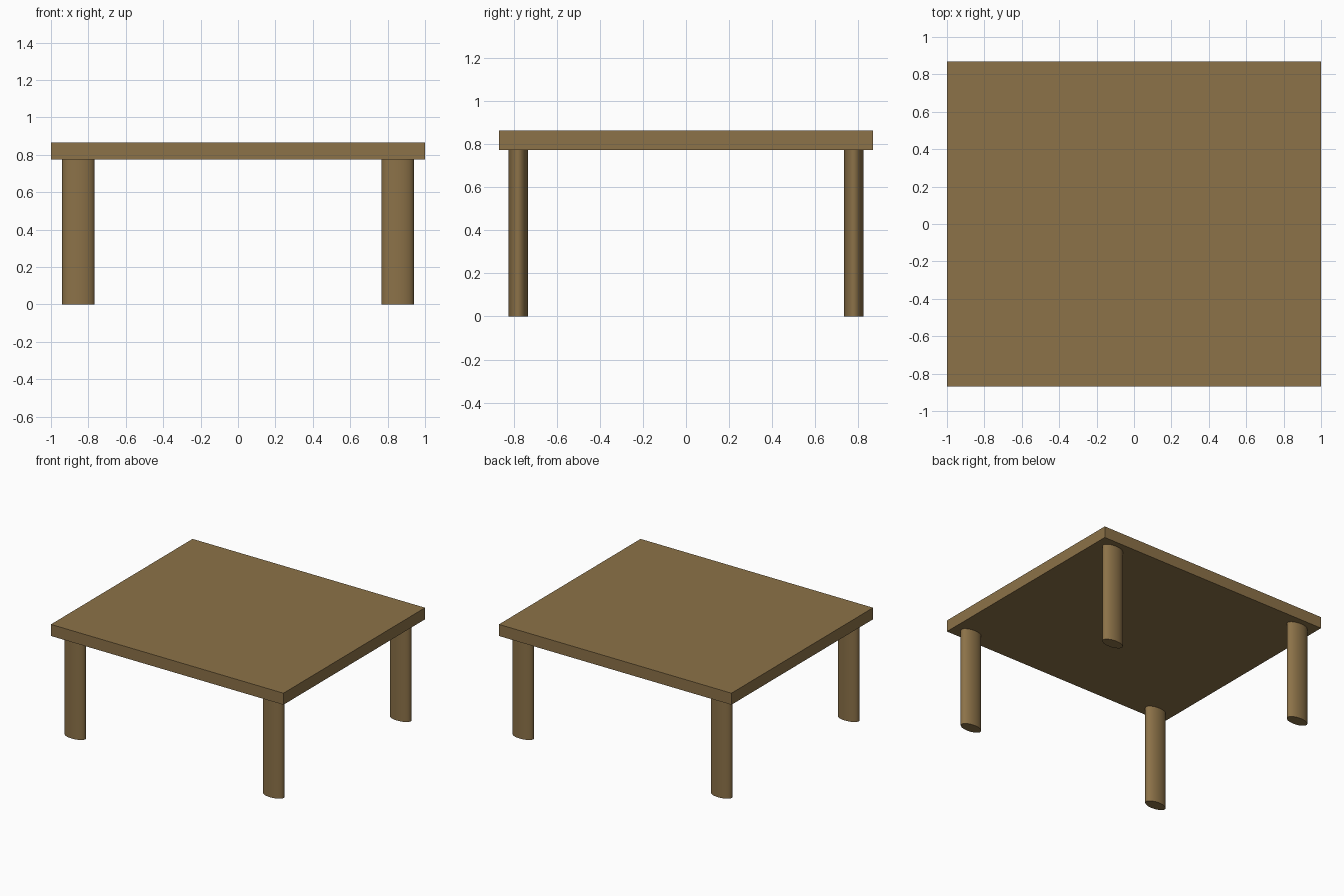
import bpy

cube = bpy.data.objects.get("Cube")
if cube:
    bpy.data.objects.remove(cube, do_unlink=True)

# Single brown wood colour
wood = bpy.data.materials.new("brown_wood")
wood.use_nodes = True
colour = (0.262, 0.168, 0.065, 1)
wood.diffuse_color = colour
wood.node_tree.nodes["Principled BSDF"].inputs["Base Color"].default_value = colour

TOP_Z, UNDER_Z = 0.865, 0.775


def finish(name, scale):
    obj = bpy.context.object
    obj.name = name
    obj.scale = scale
    bpy.ops.object.transform_apply(location=False, rotation=False, scale=True)
    obj.data.materials.append(wood)


# Table top slab
bpy.ops.mesh.primitive_cube_add(size=1, location=(0, 0, (TOP_Z + UNDER_Z) / 2))
finish("table_top", (2, 1.74, TOP_Z - UNDER_Z))

# Four oval legs, wide across the front
for side, sx in (("left", 1), ("right", -1)):
    for end, sy in (("front", -1), ("back", 1)):
        bpy.ops.mesh.primitive_cylinder_add(
            vertices=32, radius=1, depth=1,
            location=(sx * 0.853, sy * 0.78, UNDER_Z / 2))
        finish(f"{end}_{side}_leg", (0.087, 0.045, UNDER_Z))
        bpy.ops.object.shade_smooth_by_angle()
